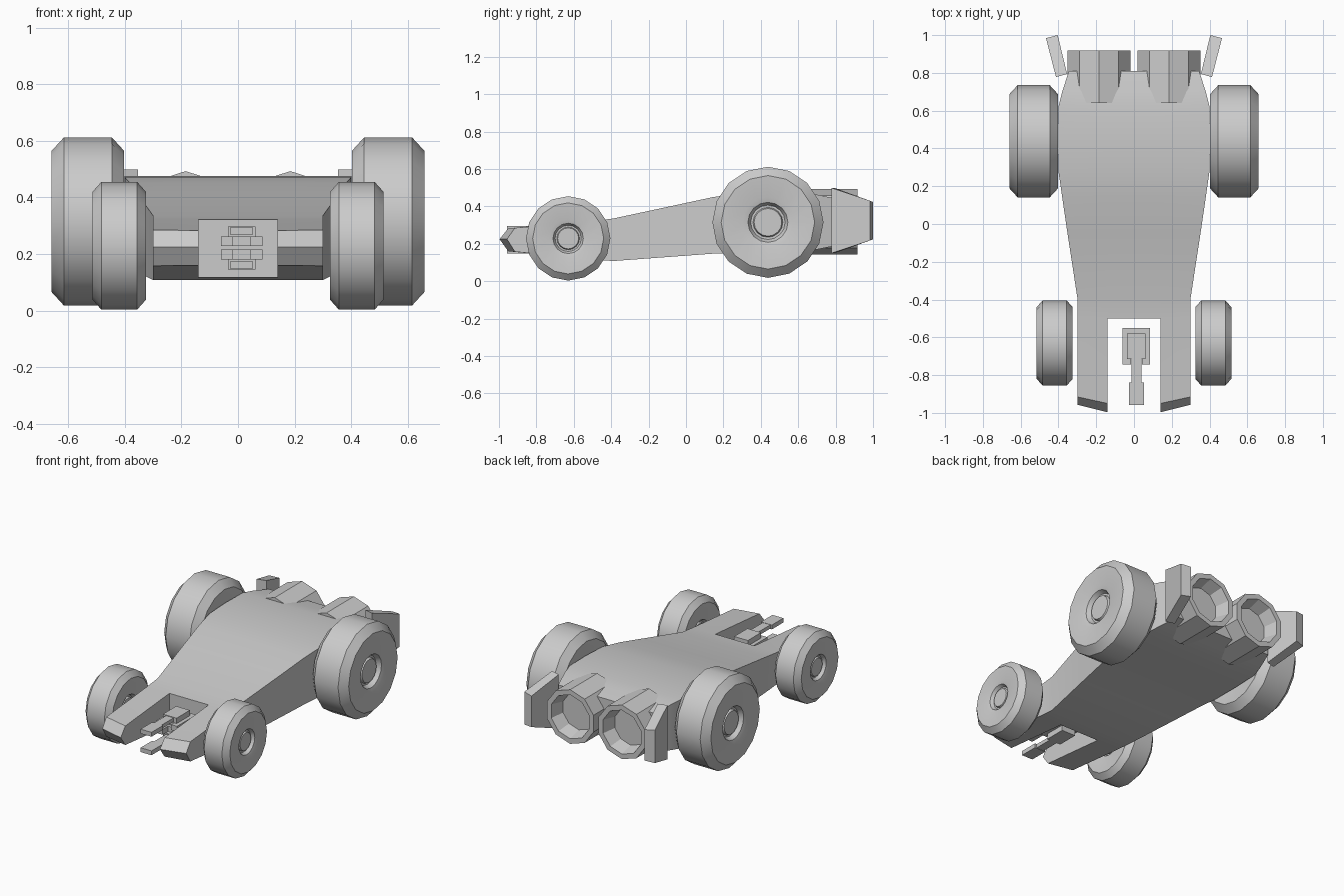
import bpy, bmesh
from math import pi, sin, cos, radians

if "Cube" in bpy.data.objects:
    bpy.data.objects.remove(bpy.data.objects["Cube"])


def finish(name, bm, smooth=False):
    bmesh.ops.remove_doubles(bm, verts=bm.verts, dist=1e-5)
    bmesh.ops.recalc_face_normals(bm, faces=bm.faces)
    me = bpy.data.meshes.new(name)
    bm.to_mesh(me)
    bm.free()
    ob = bpy.data.objects.new(name, me)
    bpy.context.collection.objects.link(ob)
    if smooth:
        bpy.ops.object.select_all(action='DESELECT')
        bpy.context.view_layer.objects.active = ob
        ob.select_set(True)
        bpy.ops.object.shade_smooth_by_angle(angle=radians(28))
    return ob


def poly(bm, *pts):
    bm.faces.new([bm.verts.new(p) for p in pts])


def lathe(name, profile, n, place, phase=0.0):
    """Revolve (radius, axial) points; place(radius*cos, radius*sin, axial) gives the position."""
    bm = bmesh.new()
    rings = []
    for r, t in profile:
        if r == 0:
            rings.append([bm.verts.new(place(0, 0, t))] * n)
        else:
            rings.append([bm.verts.new(place(r * cos(phase + 2 * pi * i / n),
                                             r * sin(phase + 2 * pi * i / n), t)) for i in range(n)])
    for a, b in zip(rings, rings[1:]):
        for i in range(n):
            j = (i + 1) % n
            bm.faces.new(list(dict.fromkeys([a[i], a[j], b[j], b[i]])))
    return bm


def box(name, x0, x1, y0, y1, z0, z1):
    bm = bmesh.new()
    bmesh.ops.create_cube(bm, size=1)
    for v in bm.verts:
        v.co = ((x0 + x1) / 2 + v.co.x * (x1 - x0),
                (y0 + y1) / 2 + v.co.y * (y1 - y0),
                (z0 + z1) / 2 + v.co.z * (z1 - z0))
    return finish(name, bm)


# Body: stations along y as (y, half width, bottom, top), with a forked nose
IN = 0.14
stations = [(-0.50, 0.30, 0.117, 0.322), (-0.39, 0.30, 0.108, 0.335),
            (-0.05, 0.352, 0.133, 0.408), (0.14, 0.38, 0.147, 0.449),
            (0.28, 0.40, 0.152, 0.470), (0.45, 0.402, 0.154, 0.476),
            (0.62, 0.40, 0.158, 0.474), (0.70, 0.38, 0.170, 0.463),
            (0.81, 0.345, 0.192, 0.440)]
bm = bmesh.new()
for (ya, wa, ba, ta), (yb, wb, bb, tb) in zip(stations, stations[1:]):
    for ca, da, cb, db in ((-wa, -IN, -wb, -IN), (-IN, IN, -IN, IN), (IN, wa, IN, wb)):
        poly(bm, (ca, ya, ta), (da, ya, ta), (db, yb, tb), (cb, yb, tb))
        poly(bm, (ca, ya, ba), (da, ya, ba), (db, yb, bb), (cb, yb, bb))
    for s in (-1, 1):
        poly(bm, (s * wa, ya, ba), (s * wa, ya, ta), (s * wb, yb, tb), (s * wb, yb, bb))
y, w, b, t = stations[-1]
for c, d in ((-w, -IN), (-IN, IN), (IN, w)):
    poly(bm, (c, y, b), (d, y, b), (d, y, t), (c, y, t))
y, w, b, t = stations[0]
poly(bm, (-IN, y, b), (IN, y, b), (IN, y, t), (-IN, y, t))
for s in (-1, 1):
    # section outline of each prong on its outer and inner side
    outer = [(s * w, y, t), (s * w, -0.915, 0.285), (s * w, -0.957, 0.225), (s * w, -0.915, 0.158), (s * w, y, b)]
    inner = [(s * IN, y, t), (s * IN, -0.95, 0.283), (s * IN, -0.997, 0.225), (s * IN, -0.95, 0.160), (s * IN, y, b)]
    poly(bm, *outer)
    poly(bm, *inner)
    for i in range(4):
        poly(bm, outer[i], outer[i + 1], inner[i + 1], inner[i])
finish("body", bm, True)

# Wheels: half profile mirrored so both sides carry a recessed hub
half = [(0, 0.100), (0.074, 0.100), (0.080, 0.085), (0.092, 0.085),
        (0.107, 0.113), (0.135, 0.120), (0.25, 0.128), (0.297, 0.085)]
profile = half + [(r, -t) for r, t in reversed(half)]
for s, side in ((-1, "left"), (1, "right")):
    for pos, cx, cy, cz, kr, kt in (("rear", 0.531, 0.438, 0.315, 1.0, 1.0),
                                    ("front", 0.42, -0.63, 0.229, 0.76, 0.745)):
        name = f"{pos}_wheel_{side}"
        bm = lathe(name, profile, 16,
                   lambda a, c, t: (s * cx + t * kt, cy + a * kr, cz + c * kr))
        finish(name, bm, True)

    # Ten-sided exhaust with an open tapered bore
    bm = lathe("exhaust", [(0, 0.64), (0.175, 0.64), (0.175, 0.918), (0.142, 0.918), (0.118, 0.83), (0, 0.83)],
               10, lambda a, c, t: (s * 0.185 + a, t, 0.318 + c), pi / 10)
    finish(f"exhaust_{side}", bm)

    # Splayed tail fin, shorter towards the back
    plan = [(0.354, 0.794, 0.150, 0.499), (0.413, 0.778, 0.150, 0.499),
            (0.466, 0.984, 0.218, 0.430), (0.404, 1.0, 0.224, 0.424)]
    lo = [(s * x, y, a) for x, y, a, b in plan]
    hi = [(s * x, y, b) for x, y, a, b in plan]
    bm = bmesh.new()
    poly(bm, *lo)
    poly(bm, *hi)
    for i in range(4):
        j = (i + 1) % 4
        poly(bm, lo[i], lo[j], hi[j], hi[i])
    finish(f"tail_fin_{side}", bm)

# Twin nose devices, the lower a reflection of the upper
CX, CZ = 0.013, 0.2215
for s, lab in ((1, "upper"), (-1, "lower")):
    def part(name, hw, y0, y1, z0, z1):
        za, zb = sorted((CZ + s * z0, CZ + s * z1))
        box(f"{lab}_{name}", CX - hw, CX + hw, y0, y1, za, zb)
    part("base_plate", 0.073, -0.69, -0.55, 0.006, 0.041)
    for k, n in ((-1, "left"), (1, "right")):
        za, zb = sorted((CZ + s * 0.006, CZ + s * 0.041))
        xs = sorted((CX + k * 0.03, CX + k * 0.073))
        box(f"{lab}_base_lug_{n}", *xs, -0.745, -0.69, za, zb)
    part("mount_block", 0.049, -0.715, -0.58, 0.041, 0.076)
    part("arm", 0.027, -0.85, -0.70, 0.048, 0.072)
    part("tip", 0.039, -0.957, -0.84, 0.046, 0.074)
